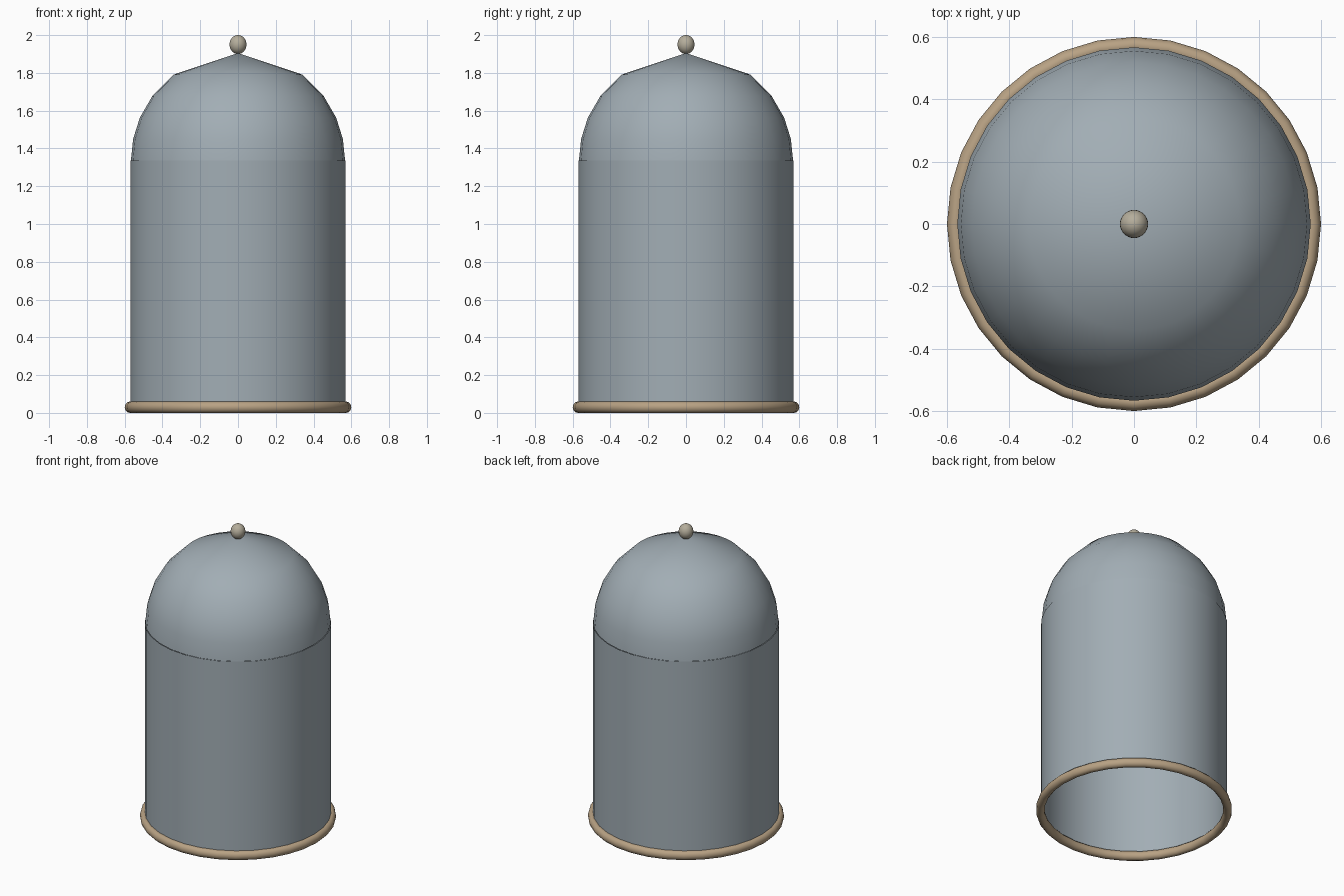
import bpy, bmesh, math

if "Cube" in bpy.data.objects:
    bpy.data.objects.remove(bpy.data.objects["Cube"])


def material(name, rgb):
    m = bpy.data.materials.new(name)
    m.diffuse_color = (*rgb, 1)
    m.use_nodes = True
    m.node_tree.nodes["Principled BSDF"].inputs["Base Color"].default_value = m.diffuse_color
    return m


def revolve(name, profile, mat, steps=32):
    # Spin an (r, z) profile about the z axis
    bm = bmesh.new()
    verts = [bm.verts.new((r, 0, z)) for r, z in profile]
    edges = [bm.edges.new(pair) for pair in zip(verts, verts[1:])]
    bmesh.ops.spin(bm, geom=verts + edges, cent=(0, 0, 0), axis=(0, 0, 1),
                   angle=math.tau, steps=steps)
    bmesh.ops.remove_doubles(bm, verts=bm.verts, dist=1e-5)
    bmesh.ops.recalc_face_normals(bm, faces=bm.faces)
    mesh = bpy.data.meshes.new(name)
    bm.to_mesh(mesh)
    bm.free()
    mesh.shade_smooth()
    mesh.materials.append(mat)
    ob = bpy.data.objects.new(name, mesh)
    bpy.context.collection.objects.link(ob)
    return ob


glass = material("grey_glass", (0.36, 0.42, 0.46))
wood = material("tan_wood", (0.48, 0.36, 0.23))
knob = material("pale_knob", (0.46, 0.42, 0.33))

# Open straight wall
revolve("dome_wall", [(0.57, 0.03), (0.57, 1.335)], glass)

# Domed cap: circular profile sampled at even heights
cap = [(0.567 * math.sqrt(1 - (k / 5) ** 2), 1.335 + 0.114 * k) for k in range(6)]
revolve("dome_cap", cap, glass)

# Rounded base ring
n = 12
ring = [(0.573 + 0.027 * math.cos(math.tau * i / n),
         0.03 + 0.03 * math.sin(math.tau * i / n)) for i in range(n + 1)]
revolve("base_ring", ring, wood)

# Finial ball
n = 16
ball = [(0.045 * math.sin(math.pi * i / n),
         1.95 - 0.05 * math.cos(math.pi * i / n)) for i in range(n + 1)]
revolve("finial_ball", ball, knob)
